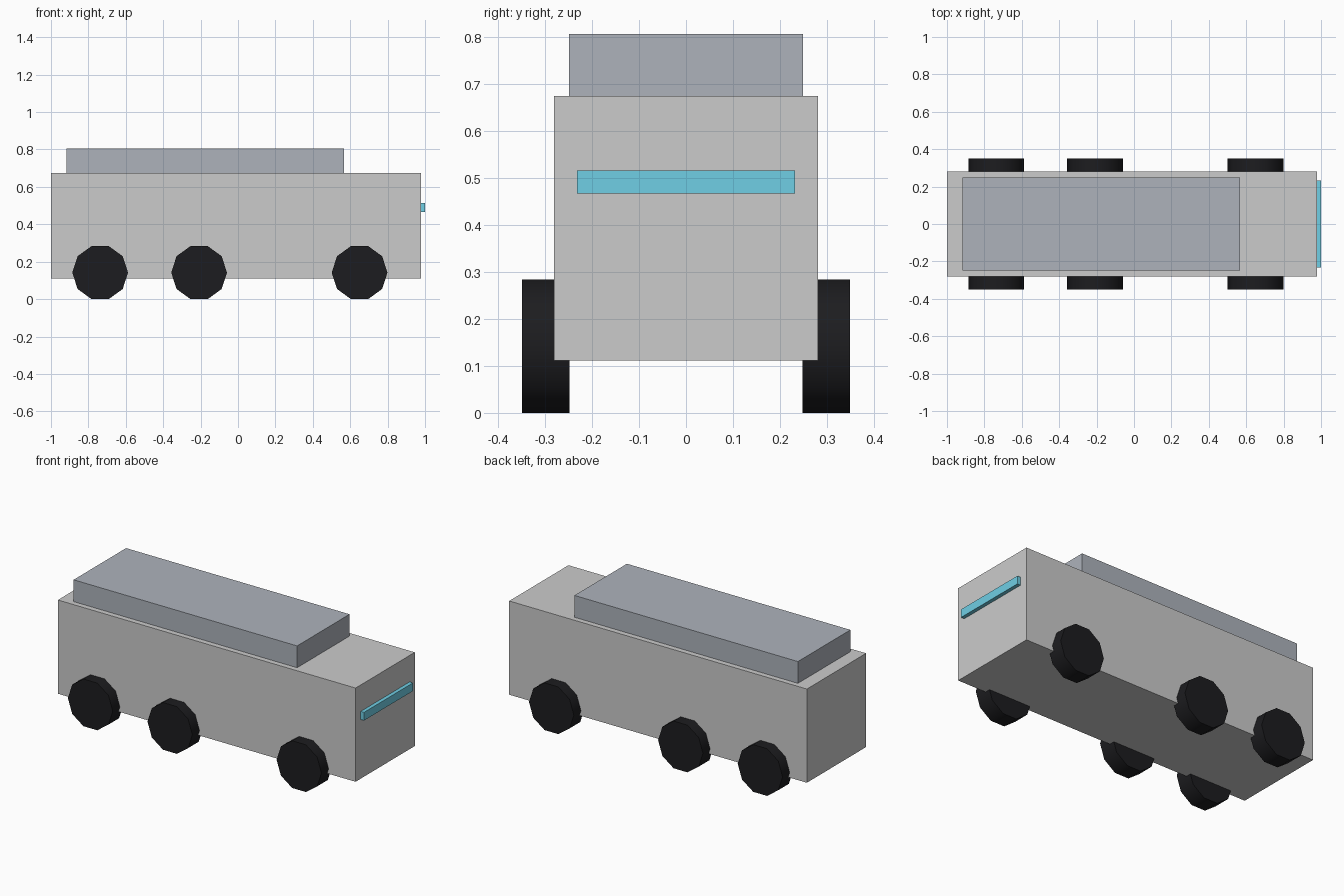
import bpy
from math import radians

if "Cube" in bpy.data.objects:
    bpy.data.objects.remove(bpy.data.objects["Cube"])


def material(name, rgb):
    mat = bpy.data.materials.new(name)
    mat.diffuse_color = (*rgb, 1)
    mat.use_nodes = True
    mat.node_tree.nodes["Principled BSDF"].inputs["Base Color"].default_value = mat.diffuse_color
    return mat


def box(name, lo, hi, mat=None):
    """Box spanning the two opposite corners lo and hi."""
    bpy.ops.mesh.primitive_cube_add(size=1)
    ob = bpy.context.object
    ob.name = name
    ob.location = [(a + b) / 2 for a, b in zip(lo, hi)]
    ob.scale = [b - a for a, b in zip(lo, hi)]
    bpy.ops.object.transform_apply(location=False, rotation=False, scale=True)
    if mat:
        ob.data.materials.append(mat)
    return ob


def wheel(name, x, y):
    """Ten-sided wheel with its axle along y and flats at top and bottom."""
    bpy.ops.mesh.primitive_cylinder_add(vertices=10, radius=0.149, depth=0.101)
    ob = bpy.context.object
    ob.name = name
    # turn a corner towards x, then lay the axle along y
    ob.rotation_euler = (radians(90), radians(18), 0)
    ob.location = (x, y, 0.1417)
    bpy.ops.object.transform_apply(location=False, rotation=True, scale=False)
    ob.data.materials.append(rubber)
    bpy.ops.object.shade_smooth_by_angle(angle=radians(40))
    return ob


roof_grey = material("roof_blue_grey", (0.42, 0.45, 0.50))
rubber = material("rubber", (0.012, 0.012, 0.014))
cyan = material("light_cyan", (0.16, 0.62, 0.78))

# Main hull, raised roof and light bar on the nose
box("body", (-1.0, -0.281, 0.111), (0.978, 0.281, 0.674))
box("roof", (-0.918, -0.249, 0.674), (0.567, 0.249, 0.805), roof_grey)
box("light_bar", (0.965, -0.232, 0.466), (1.0, 0.232, 0.515), cyan)

# Three axles: two close at the rear, one at the front
for axle, x in (("rear", -0.737), ("middle", -0.208), ("front", 0.65)):
    for side, sign in (("right", -1), ("left", 1)):
        wheel(f"{axle}_{side}_wheel", x, sign * 0.2985)
